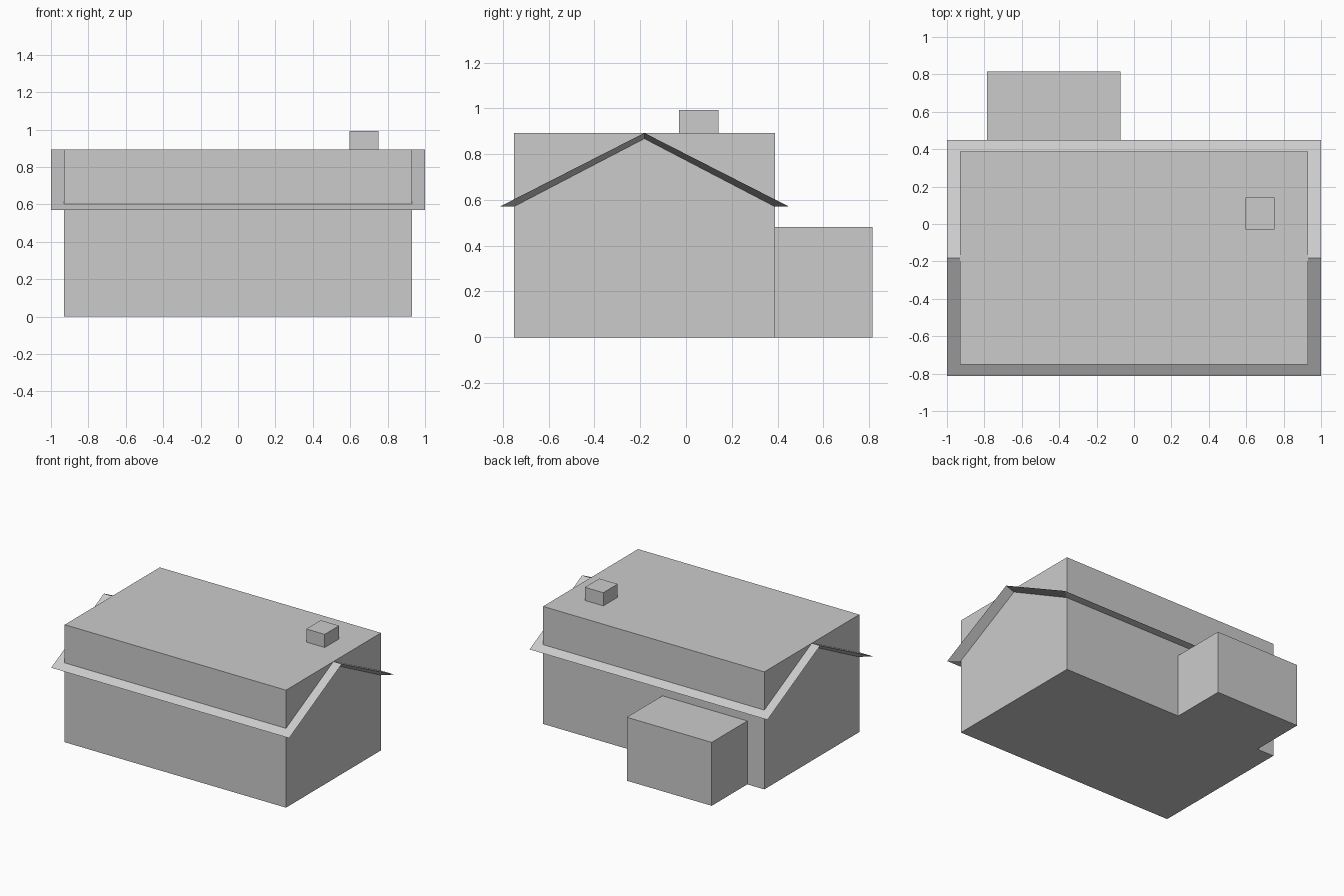
import bpy
import bmesh

default = bpy.data.objects.get("Cube")
if default:
    bpy.data.objects.remove(default, do_unlink=True)

grey = bpy.data.materials.new("plain_grey")
grey.use_nodes = True
colour = (0.6, 0.6, 0.6, 1)
grey.diffuse_color = colour
for node in grey.node_tree.nodes:
    if node.type == "BSDF_PRINCIPLED":
        node.inputs["Base Color"].default_value = colour


def add_object(name, bm):
    bmesh.ops.recalc_face_normals(bm, faces=bm.faces)
    mesh = bpy.data.meshes.new(name)
    bm.to_mesh(mesh)
    bm.free()
    mesh.materials.append(grey)
    obj = bpy.data.objects.new(name, mesh)
    bpy.context.collection.objects.link(obj)
    return obj


def add_box(name, low, high):
    """Box between two opposite corners."""
    bm = bmesh.new()
    bmesh.ops.create_cube(bm, size=1)
    for v in bm.verts:
        for i in range(3):
            v.co[i] = high[i] if v.co[i] > 0 else low[i]
    return add_object(name, bm)


WALL_X, FRONT, BACK = 0.93, -0.752, 0.388
TOP, EAVE, RIDGE_Y = 0.893, 0.571, -0.182

# House body, rear extension and chimney
add_box("house_body", (-WALL_X, FRONT, 0), (WALL_X, BACK, TOP))
add_box("rear_extension", (-0.787, BACK, 0), (-0.073, 0.815, 0.482))
add_box("chimney", (0.595, -0.03, TOP), (0.75, 0.143, 0.993))

# Gabled roof: outer slopes taper to a smaller inner gable along a sharp rim
bm = bmesh.new()


def gable(half_x, front, back, ridge_z):
    """Two rows of three points: front eave, ridge, back eave."""
    profile = [(front, EAVE), (RIDGE_Y, ridge_z), (back, EAVE)]
    return [[bm.verts.new((s * half_x, y, z)) for y, z in profile] for s in (-1, 1)]


outer = gable(1.0, -0.814, 0.45, TOP)
inner = gable(WALL_X, FRONT, BACK, TOP - 0.025)
for i in range(2):
    for rows in (outer, inner):  # slopes
        bm.faces.new((rows[0][i], rows[1][i], rows[1][i + 1], rows[0][i + 1]))
    for end in range(2):  # gable rims
        bm.faces.new((outer[end][i], outer[end][i + 1], inner[end][i + 1], inner[end][i]))
for i in (0, 2):  # eave undersides
    bm.faces.new((outer[0][i], outer[1][i], inner[1][i], inner[0][i]))
add_object("gabled_roof", bm)
